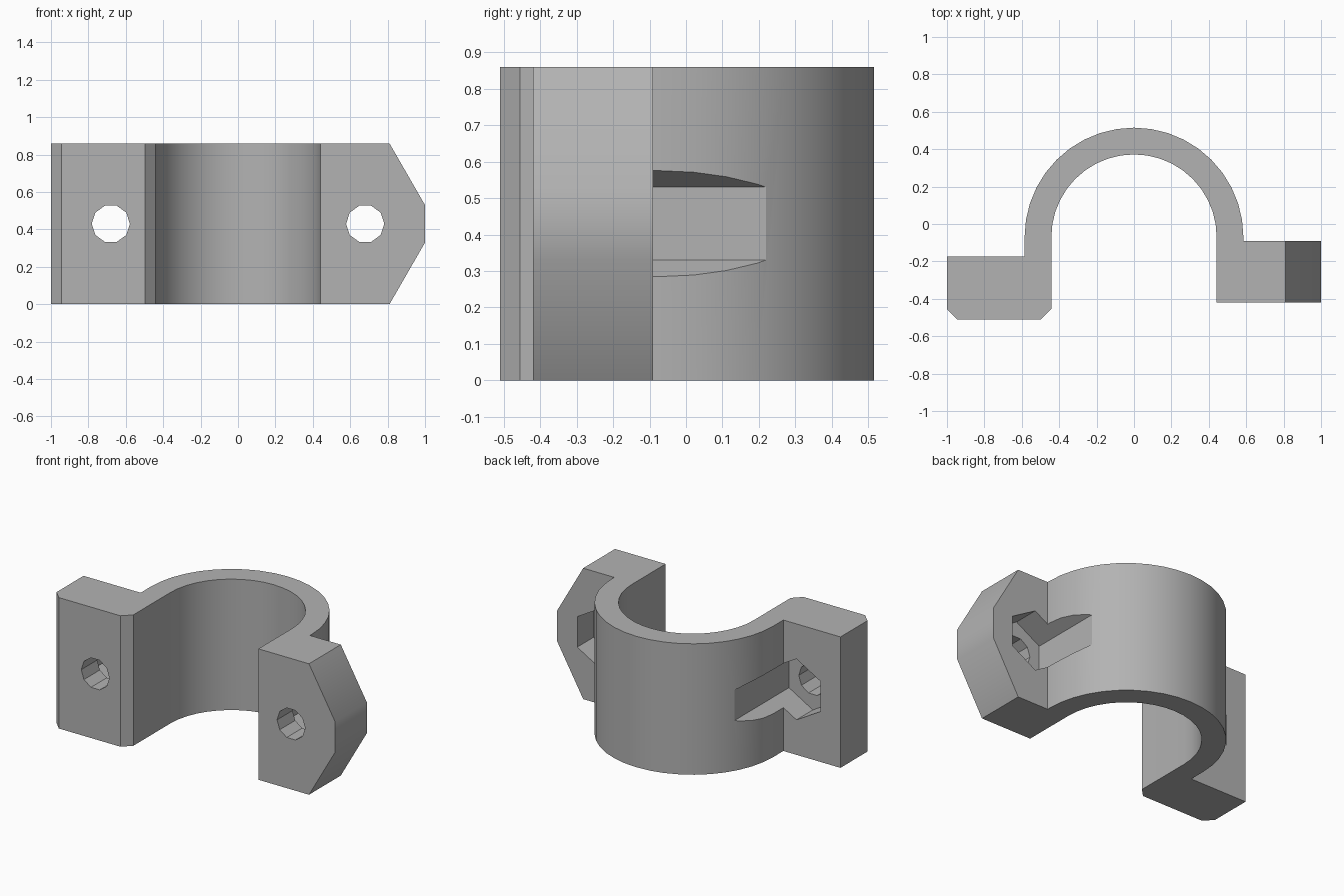
import bpy, bmesh, math
from mathutils import Vector

if "Cube" in bpy.data.objects:
    bpy.data.objects.remove(bpy.data.objects["Cube"], do_unlink=True)

HEIGHT = 0.86
MID = HEIGHT / 2
ARC_Y, OUTER, INNER = -0.07, 0.585, 0.442
BOLT_X = 0.68

grey = bpy.data.materials.new("plain grey")
grey.use_nodes = True
colour = (0.45, 0.45, 0.45, 1)
grey.diffuse_color = colour
grey.node_tree.nodes["Principled BSDF"].inputs["Base Color"].default_value = colour


def make_object(name, bm):
    bmesh.ops.recalc_face_normals(bm, faces=bm.faces)
    mesh = bpy.data.meshes.new(name)
    bm.to_mesh(mesh)
    bm.free()
    mesh.materials.append(grey)
    obj = bpy.data.objects.new(name, mesh)
    bpy.context.collection.objects.link(obj)
    return obj


def extrude(bm, points, offset):
    face = bm.faces.new([bm.verts.new(p) for p in points])
    new = bmesh.ops.extrude_face_region(bm, geom=[face])["geom"]
    verts = [v for v in new if isinstance(v, bmesh.types.BMVert)]
    bmesh.ops.translate(bm, verts=verts, vec=offset)


def arc(radius, start, end, steps=20):
    angles = [start + (end - start) * i / steps for i in range(steps + 1)]
    return [(radius * math.cos(a), ARC_Y + radius * math.sin(a)) for a in angles]


# Clamp outline: half ring with a flange at each end
left_flange = [(INNER, -0.42), (1, -0.42), (1, -0.09), (OUTER, -0.09)]
right_flange = [(-OUTER, -0.175), (-1, -0.175), (-1, -0.455), (-0.945, -0.51),
                (-0.497, -0.51), (-INNER, -0.455)]
outline = left_flange + arc(OUTER, 0, math.pi) + right_flange + arc(INNER, math.pi, 0)
bm = bmesh.new()
extrude(bm, [(x, y, 0) for x, y in outline], (0, 0, HEIGHT))

# Tapered end of the left flange
for side in (1, -1):
    bmesh.ops.recalc_face_normals(bm, faces=bm.faces)
    cut = bmesh.ops.bisect_plane(
        bm, geom=bm.verts[:] + bm.edges[:] + bm.faces[:],
        plane_co=Vector((1, 0, MID + side * 0.1)),
        plane_no=Vector((0.33, 0, side * 0.19)).normalized(), clear_outer=True)
    edges = [e for e in bm.edges if e.is_boundary]
    bmesh.ops.holes_fill(bm, edges=edges, sides=0)
clamp = make_object("clamp_half", bm)


def cutter(name, x, radius, sides, turn, y_from, y_to):
    points = []
    for i in range(sides):
        a = turn + math.tau * i / sides
        points.append((x + radius * math.cos(a), y_from, MID + radius * math.sin(a)))
    bm = bmesh.new()
    extrude(bm, points, (0, y_to - y_from, 0))
    return make_object(name, bm)


# Bolt holes, and hexagonal nut pockets that run back through the ring wall
cutters = []
for x, floor, label in ((BOLT_X, -0.26, "left"), (-BOLT_X, -0.345, "right")):
    cutters.append(cutter(label + "_bolt_hole", x, 0.102, 10, 0, -0.8, 0.5))
    cutters.append(cutter(label + "_nut_pocket", x, 0.2, 6, math.pi / 6, floor, 0.6))

bpy.context.view_layer.objects.active = clamp
for tool in cutters:
    mod = clamp.modifiers.new(tool.name, "BOOLEAN")
    mod.operation = "DIFFERENCE"
    mod.solver = "EXACT"
    mod.object = tool
    bpy.ops.object.modifier_apply(modifier=mod.name)
    bpy.data.objects.remove(tool, do_unlink=True)

# Smooth the curved walls, keep the corners crisp
for obj in bpy.context.selected_objects:
    obj.select_set(False)
clamp.select_set(True)
bpy.ops.object.shade_smooth_by_angle(angle=math.radians(30))
